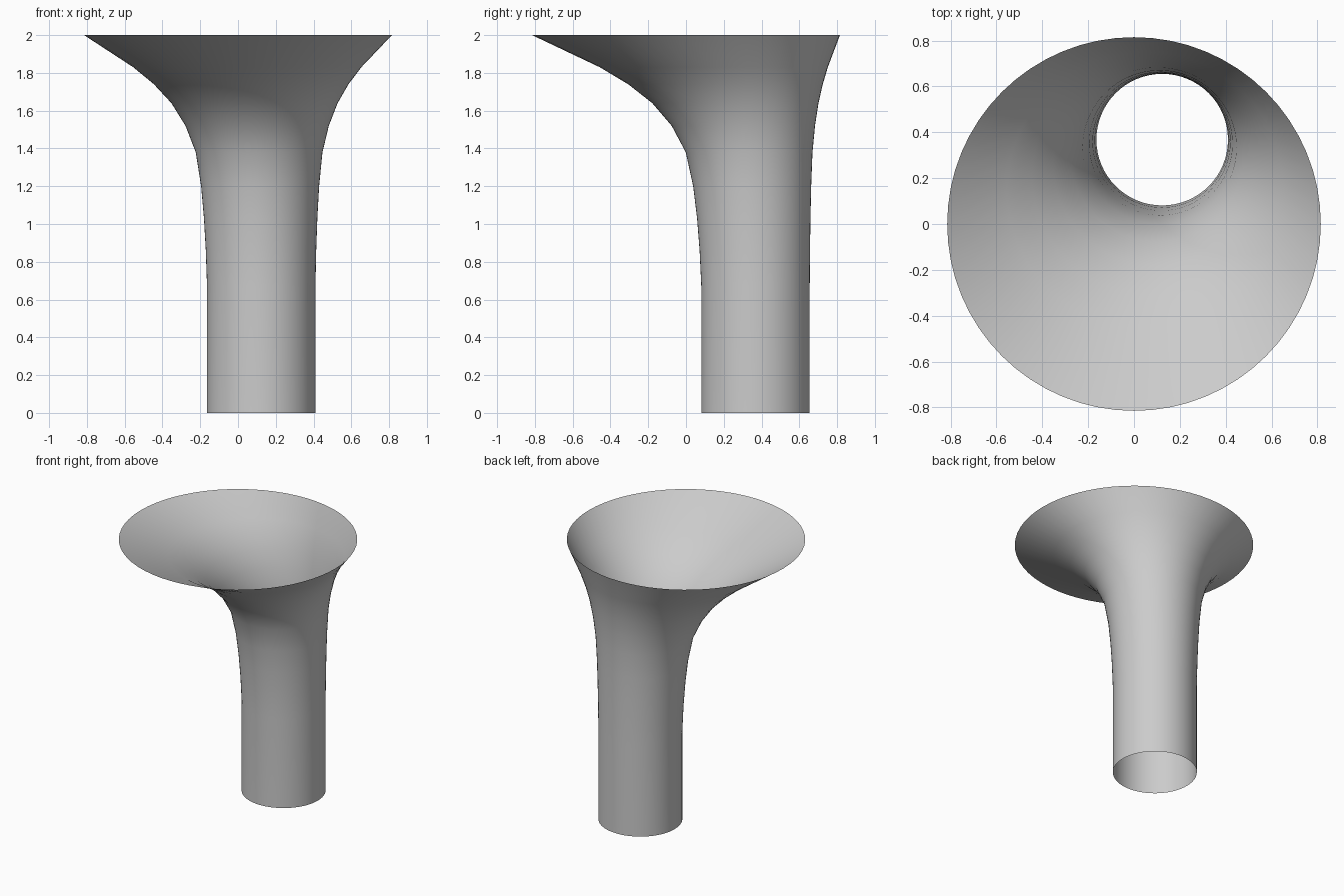
import bpy, bmesh, math

if "Cube" in bpy.data.objects:
    bpy.data.objects.remove(bpy.data.objects["Cube"])

# Offset pipe circle blends into a wide centred rim circle
PIPE = (0.123, 0.368, 0.287)   # centre x, centre y, radius
RIM = (0.0, 0.0, 0.815)
SIDES = 64
# (height, blend from pipe to rim)
STEPS = [(0, 0), (0.67, 0), (0.86, 0.01), (1.03, 0.025), (1.2, 0.048), (1.38, 0.092),
         (1.52, 0.175), (1.64, 0.29), (1.74, 0.432), (1.83, 0.60), (2.0, 1.0)]

bm = bmesh.new()
rings = []
for z, t in STEPS:
    cx, cy, r = (a + (b - a) * t for a, b in zip(PIPE, RIM))
    rings.append([bm.verts.new((cx + r * math.cos(math.tau * i / SIDES),
                                cy + r * math.sin(math.tau * i / SIDES), z))
                  for i in range(SIDES)])

# Skin between neighbouring rings, open at both ends
for low, high in zip(rings, rings[1:]):
    for i in range(SIDES):
        j = (i + 1) % SIDES
        bm.faces.new((low[i], low[j], high[j], high[i]))

mesh = bpy.data.meshes.new("offset_funnel")
bm.to_mesh(mesh)
bm.free()
funnel = bpy.data.objects.new("offset_funnel", mesh)
bpy.context.collection.objects.link(funnel)
bpy.context.view_layer.objects.active = funnel
funnel.select_set(True)
bpy.ops.object.shade_smooth_by_angle(angle=math.radians(40))
